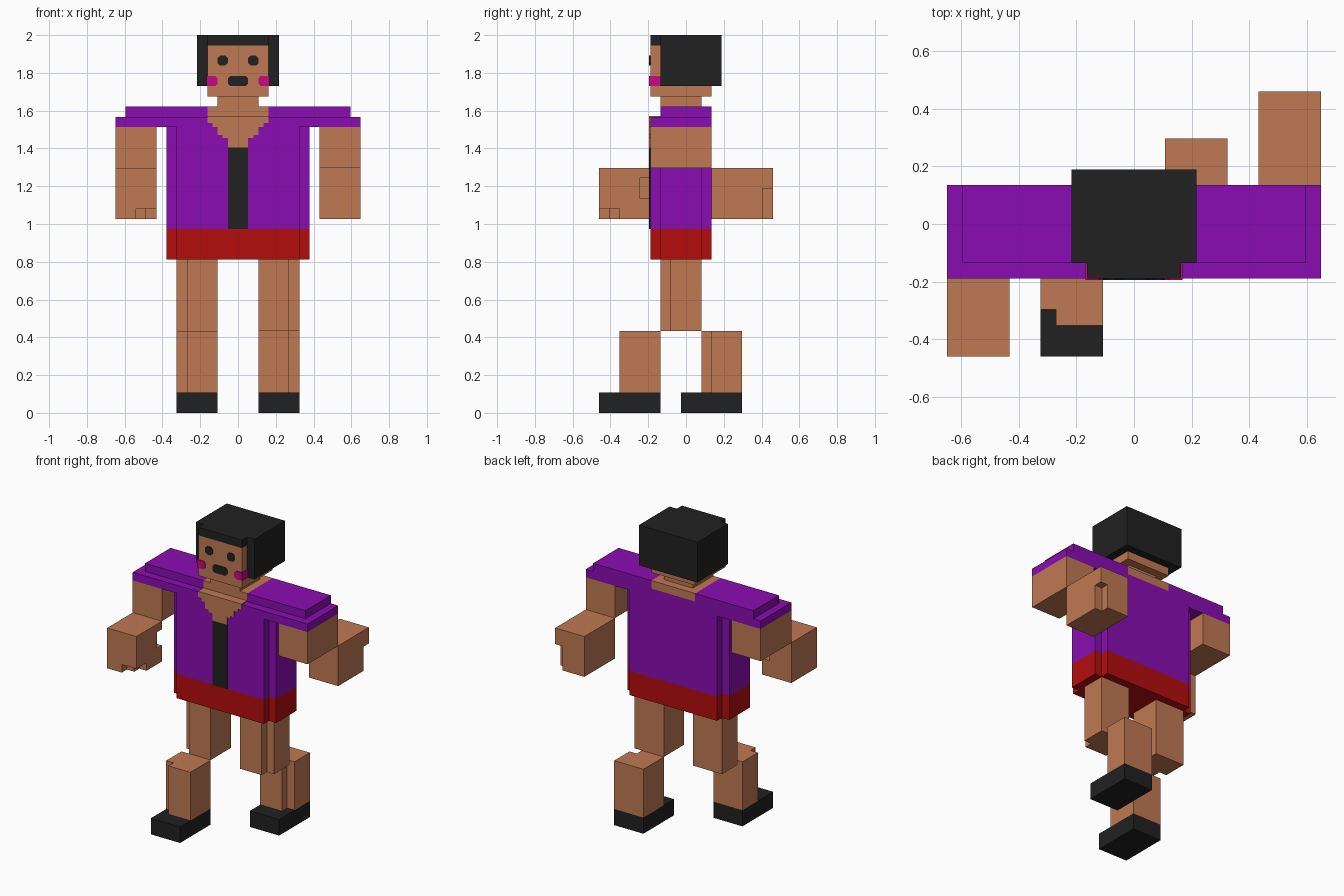
import bpy, bmesh, math
from mathutils import Vector

if "Cube" in bpy.data.objects:
    bpy.data.objects.remove(bpy.data.objects["Cube"], do_unlink=True)

U = 2 / 37  # edge of one block


def material(name, rgb):
    m = bpy.data.materials.new(name)
    m.use_nodes = True
    m.diffuse_color = (*rgb, 1)
    bsdf = next(n for n in m.node_tree.nodes if n.type == 'BSDF_PRINCIPLED')
    bsdf.inputs["Base Color"].default_value = (*rgb, 1)
    bsdf.inputs["Roughness"].default_value = 0.9
    return m


SKIN = material("skin", (0.53, 0.19, 0.087))
PURPLE = material("purple cloth", (0.254, 0.004, 0.445))
RED = material("red cloth", (0.456, 0.004, 0.004))
BLACK = material("black", (0.0152, 0.0152, 0.0152))
PINK = material("pink blush", (0.57, 0.003, 0.22))


def finish(name, bm, mat):
    bmesh.ops.recalc_face_normals(bm, faces=bm.faces[:])
    me = bpy.data.meshes.new(name)
    bm.to_mesh(me)
    bm.free()
    me.materials.append(mat)
    ob = bpy.data.objects.new(name, me)
    bpy.context.scene.collection.objects.link(ob)
    return ob


def cells(box):
    x0, x1, y0, y1, z0, z1 = box
    return {(x, y, z) for x in range(x0, x1) for y in range(y0, y1) for z in range(z0, z1)}


def blocks(name, mat, add, cut=()):
    """Shell of a union of whole-block boxes (x0, x1, y0, y1, z0, z1) minus cuts."""
    solid = set().union(*map(cells, add)) - set().union(*map(cells, cut))
    bm = bmesh.new()
    for c in solid:
        for axis in range(3):
            for side in (0, 1):
                n = list(c)
                n[axis] += 2 * side - 1
                if tuple(n) in solid:
                    continue
                quad = []
                for a, b in ((0, 0), (1, 0), (1, 1), (0, 1)):
                    p = list(c)
                    p[axis] += side
                    p[(axis + 1) % 3] += a
                    p[(axis + 2) % 3] += b
                    quad.append(bm.verts.new((p[0] * U, (p[1] - 0.5) * U, p[2] * U)))
                bm.faces.new(quad if side else quad[::-1])
    bmesh.ops.remove_doubles(bm, verts=bm.verts[:], dist=1e-5)
    bmesh.ops.dissolve_limit(bm, angle_limit=math.radians(1),
                             verts=bm.verts[:], edges=bm.edges[:])
    return finish(name, bm, mat)


def plate(name, mat, pts, y0=-3.6, y1=-3.5):
    """Front-facing outline (x, z) extruded from y0 to y1, all in blocks."""
    bm = bmesh.new()
    face = bm.faces.new([bm.verts.new((x * U, y0 * U, z * U)) for x, z in pts])
    new = bmesh.ops.extrude_face_region(bm, geom=[face])["geom"]
    bmesh.ops.translate(bm, vec=Vector((0, (y1 - y0) * U, 0)),
                        verts=[v for v in new if isinstance(v, bmesh.types.BMVert)])
    return finish(name, bm, mat)


def chamfered(x0, x1, z0, z1, c=0.25):
    return [(x0 + c, z0), (x1 - c, z0), (x1, z0 + c), (x1, z1 - c),
            (x1 - c, z1), (x0 + c, z1), (x0, z1 - c), (x0, z0 + c)]


# Torso clothing: stepped corners and broad shoulders
blocks("shorts", RED, [(-6, 6, -3, 3, 15, 18), (-7, 7, -2, 2, 15, 18)])
blocks("shirt", PURPLE,
       [(-6, 6, -3, 3, 18, 28), (-7, 7, -2, 2, 18, 28),
        (-12, 12, -3, 3, 28, 29), (-11, 11, -2, 3, 29, 30)],
       [(-3, 3, -2, 3, 29, 30)])
plate("shirt_front_strip", BLACK, [(-1, 18), (1, 18), (1, 26), (-1, 26)])

# Open neckline
blocks("collar", SKIN, [(-3, 3, -2, 3, 29, 30)])
half = [(1, 26), (1, 26.9), (1.5, 26.9), (1.5, 27.2), (2, 27.2), (2, 28),
        (2.5, 28), (2.5, 28.4), (3, 28.4), (3, 29.1)]
plate("chest_opening", SKIN, half + [(-x, z) for x, z in reversed(half)])
plate("collar_ledge", SKIN, [(-3, 29), (3, 29), (3, 29.1), (-3, 29.1)], -3.5, -2.5)

# Neck, head and hair
blocks("neck", SKIN, [(-2, 2, -2, 2, 30, 31)])
blocks("head", SKIN, [(-3, 3, -3, 3, 31, 32), (-3, 3, -3, -2, 32, 36)])
blocks("hair", BLACK, [(-4, 4, -2, 4, 32, 37), (-3, 3, -3, -2, 36, 37)],
       [(-3, 3, -2, 3, 32, 33)])
blocks("inner_head", SKIN, [(-3, 3, -2, 3, 32, 33)])

# Face details
plate("mouth", BLACK, chamfered(-1, 1, 32, 33))
for s, side in ((1, "left"), (-1, "right")):
    eye = chamfered(1, 2, 34, 35)
    plate(side + "_eye", BLACK, [(s * x, z) for x, z in eye])
    cheek = [(2.25, 32), (3.1, 32), (3.1, 33), (2.25, 33), (2, 32.75), (2, 32.25)]
    plate(side + "_cheek", PINK, [(s * x, z) for x, z in cheek], -3.6, -2.5)

# Limbs in mid stride: the left side swings back, the right side forward
for side, x0, outer, knee, foot in (("left", 2, 5, 2, 0), ("right", -6, -6, -6, -8)):
    x1 = x0 + 4
    blocks(side + "_thigh", SKIN, [(x0, x1, -2, 2, 8, 15)],
           [(outer, outer + 1, -2, -1, 8, 15)])
    blocks(side + "_shin", SKIN, [(x0, x1, knee, knee + 4, 2, 8)],
           [(outer, outer + 1, knee, knee + 1, 2, 8)])
    blocks(side + "_shoe", BLACK, [(x0, x1, foot, foot + 6, 0, 2)])

for side, x0 in (("left", 8), ("right", -12)):
    blocks(side + "_upper_arm", SKIN, [(x0, x0 + 4, -3, 3, 24, 28)])
blocks("left_forearm", SKIN, [(8, 12, 3, 9, 19, 24)], [(11, 12, 8, 9, 19, 22)])
blocks("right_forearm", SKIN, [(-12, -8, -8, -3, 19, 24)],
       [(-9, -8, -8, -6, 19, 20), (-10, -9, -8, -7, 19, 20), (-9, -8, -4, -3, 21, 23)])
